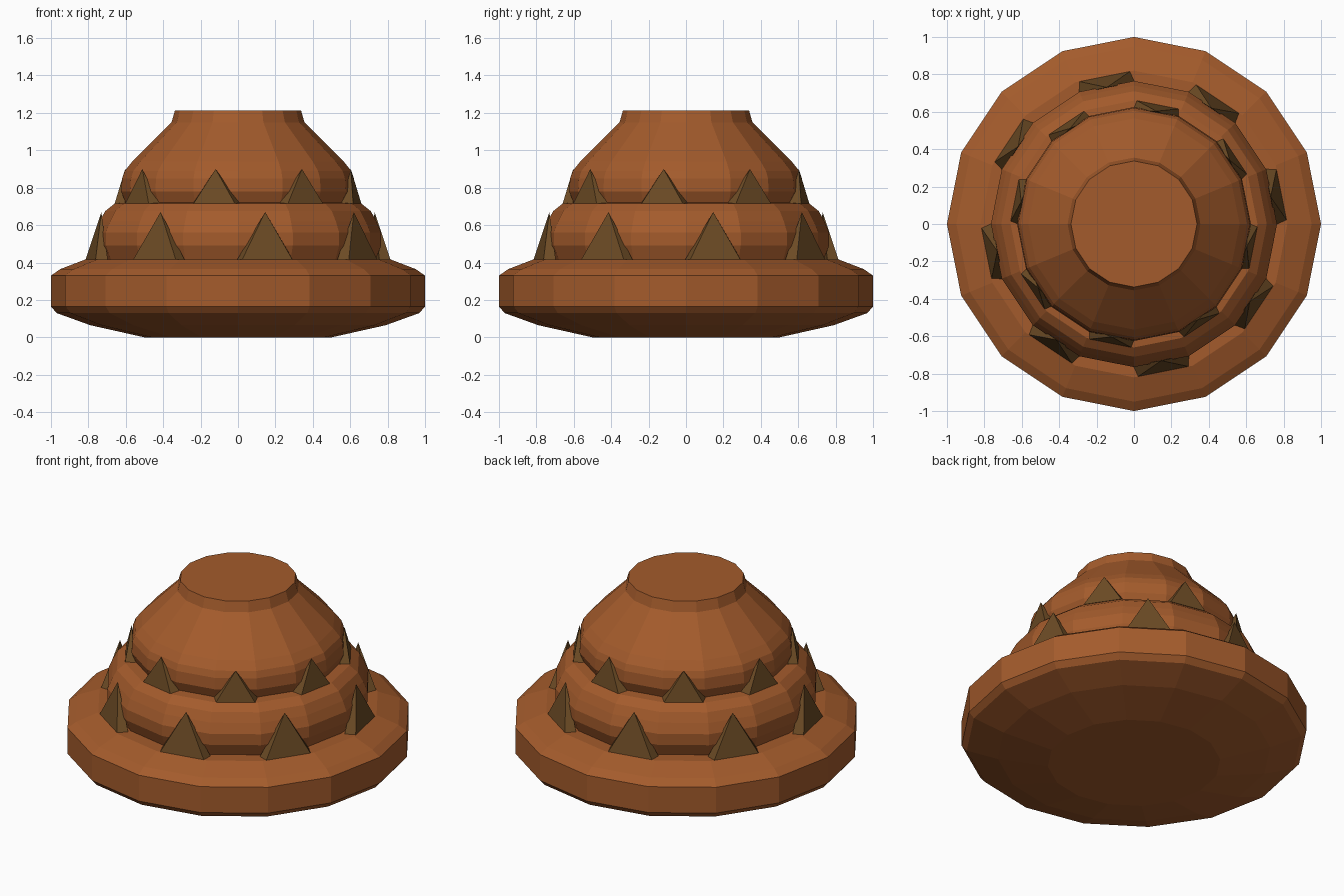
import bpy, bmesh
from math import cos, sin, pi, radians

if "Cube" in bpy.data.objects:
    bpy.data.objects.remove(bpy.data.objects["Cube"])

SIDES = 16

def material(name, color):
    m = bpy.data.materials.new(name)
    m.diffuse_color = color
    m.use_nodes = True
    m.node_tree.nodes["Principled BSDF"].inputs["Base Color"].default_value = m.diffuse_color
    return m

def add_object(name, bm, mat):
    bmesh.ops.recalc_face_normals(bm, faces=bm.faces)
    me = bpy.data.meshes.new(name)
    bm.to_mesh(me)
    bm.free()
    me.materials.append(mat)
    ob = bpy.data.objects.new(name, me)
    bpy.context.collection.objects.link(ob)
    return ob

def lathe(name, profile, mat):
    bm = bmesh.new()
    rings = [[bm.verts.new((r * cos(2 * pi * i / SIDES), r * sin(2 * pi * i / SIDES), z))
              for i in range(SIDES)] for r, z in profile]
    for a, b in zip(rings, rings[1:]):
        for i in range(SIDES):
            j = (i + 1) % SIDES
            bm.faces.new((a[i], a[j], b[j], b[i]))
    bm.faces.new(rings[0][::-1])
    bm.faces.new(rings[-1])
    return add_object(name, bm, mat)

def spike_ring(name, first, z0, z1, front, tip, back, w_front, w_back, mat):
    # eight four-sided spikes, one on every second facet of a tier
    bm = bmesh.new()
    for k in range(8):
        a = radians(first + 45 * k)
        def at(r, t, z):
            return bm.verts.new((r * cos(a) - t * sin(a), r * sin(a) + t * cos(a), z))
        base = [at(front, -w_front, z0), at(front, w_front, z0),
                at(back, w_back, z0), at(back, -w_back, z0)]
        top = at(tip, 0, z1)
        for i in range(4):
            bm.faces.new((base[i], base[(i + 1) % 4], top))
        bm.faces.new(base[::-1])
    return add_object(name, bm, mat)

shell = material("rust_shell", (0.37, 0.105, 0.025, 1))
horn = material("dark_horn", (0.15, 0.07, 0.018, 1))

# Tiered body with rounded rim and flat top
lathe("body", [(0.50, 0), (0.79, 0.065), (0.97, 0.13), (1.0, 0.165), (1.0, 0.33),
               (0.95, 0.365), (0.82, 0.415), (0.735, 0.415), (0.765, 0.49), (0.765, 0.56),
               (0.74, 0.62), (0.71, 0.675), (0.66, 0.715), (0.60, 0.72), (0.625, 0.78),
               (0.62, 0.85), (0.605, 0.89), (0.565, 0.94), (0.395, 1.11), (0.355, 1.15),
               (0.337, 1.213)], shell)

# Lower and upper rows of spikes
spike_ring("lower_spikes", 11.25, 0.41, 0.67, 0.805, 0.745, 0.74, 0.14, 0.155, horn)
spike_ring("upper_spikes", 33.75, 0.715, 0.90, 0.65, 0.615, 0.59, 0.113, 0.128, horn)
